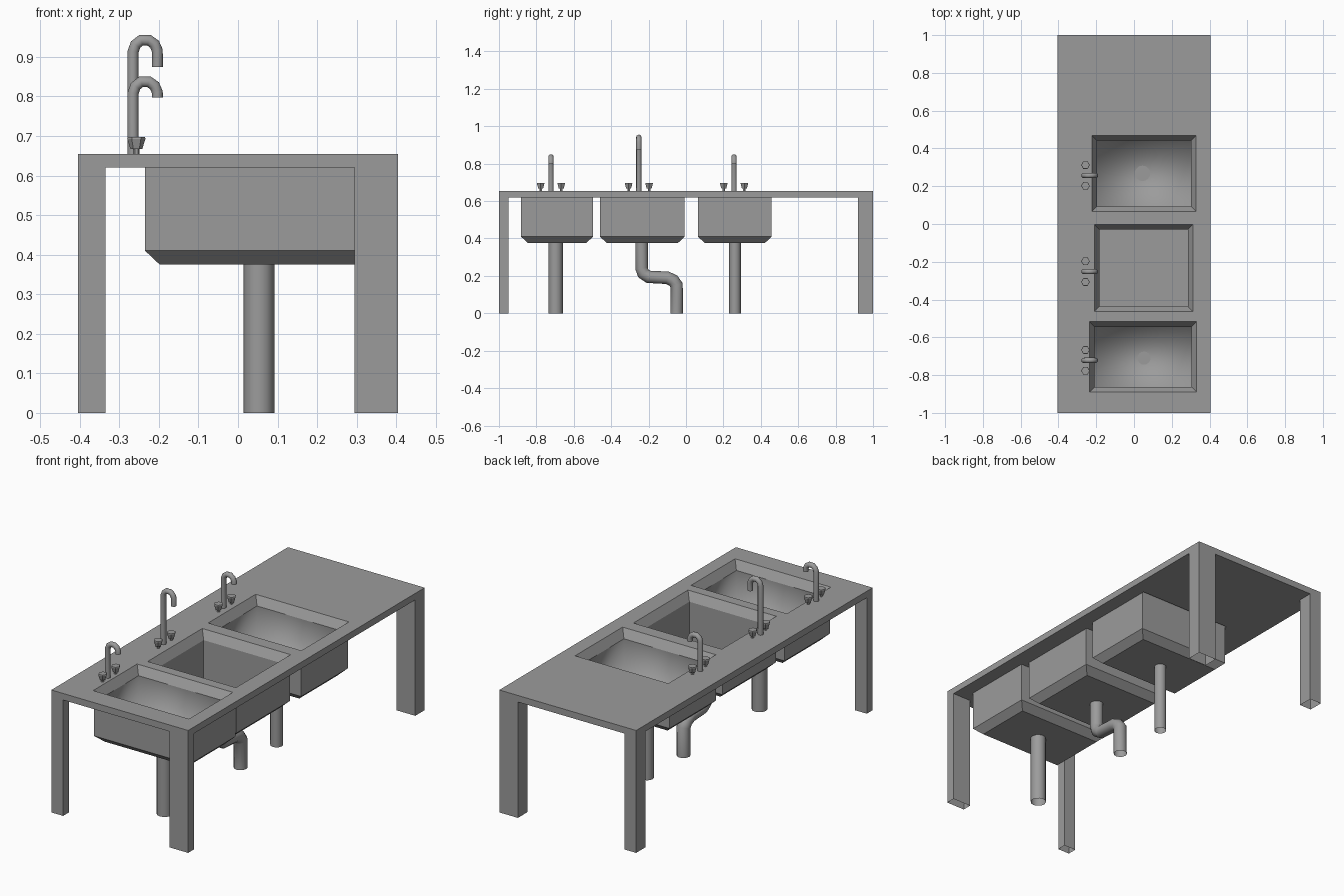
import bpy, bmesh, math

cube = bpy.data.objects.get("Cube")
if cube:
    bpy.data.objects.remove(cube, do_unlink=True)

grey = bpy.data.materials.new("plain grey")
grey.use_nodes = True
grey.diffuse_color = (0.33, 0.33, 0.33, 1)
grey.node_tree.nodes["Principled BSDF"].inputs["Base Color"].default_value = grey.diffuse_color

TOP, UNDER, FLOOR = 0.655, 0.62, 0.40
HALF_X = 0.405


def add_object(name, bm):
    bmesh.ops.recalc_face_normals(bm, faces=bm.faces)
    mesh = bpy.data.meshes.new(name)
    bm.to_mesh(mesh)
    bm.free()
    mesh.materials.append(grey)
    obj = bpy.data.objects.new(name, mesh)
    bpy.context.collection.objects.link(obj)
    return obj


def activate(obj):
    bpy.ops.object.select_all(action='DESELECT')
    obj.select_set(True)
    bpy.context.view_layer.objects.active = obj


def loft(name, rings, cap_start=True, cap_end=True, smooth_from=None):
    """Skin a list of point rings; bands from index smooth_from on are smooth."""
    bm = bmesh.new()
    loops = [[bm.verts.new(p) for p in ring] for ring in rings]
    n = len(loops[0])
    for k, (a, b) in enumerate(zip(loops, loops[1:])):
        for i in range(n):
            j = (i + 1) % n
            face = bm.faces.new((a[i], a[j], b[j], b[i]))
            face.smooth = smooth_from is not None and k >= smooth_from
    if cap_start:
        bm.faces.new(loops[0][::-1])
    if cap_end:
        bm.faces.new(loops[-1]).smooth = smooth_from is not None
    return add_object(name, bm)


def rect(x0, x1, y0, y1, z, inset=0.0):
    x0, x1, y0, y1 = x0 + inset, x1 - inset, y0 + inset, y1 - inset
    return [(x0, y0, z), (x1, y0, z), (x1, y1, z), (x0, y1, z)]


def circle(x, y, z, r, sides):
    return [(x + r * math.cos(math.tau * i / sides),
             y + r * math.sin(math.tau * i / sides), z) for i in range(sides)]


def tube(name, points, radius, caps):
    curve = bpy.data.curves.new(name, 'CURVE')
    curve.dimensions = '3D'
    curve.bevel_depth = radius
    curve.bevel_resolution = 4
    curve.use_fill_caps = caps
    spline = curve.splines.new('POLY')
    spline.points.add(len(points) - 1)
    for p, co in zip(spline.points, points):
        p.co = (*co, 1)
    curve.materials.append(grey)
    obj = bpy.data.objects.new(name, curve)
    bpy.context.collection.objects.link(obj)
    activate(obj)
    bpy.ops.object.convert(target='MESH')
    bpy.ops.object.shade_smooth_by_angle(angle=math.radians(50))


# name, opening (x0, x1, y0, y1), outer y range, smooth interior
sinks = [
    ("front", (-0.235, 0.332, -0.889, -0.517), (-0.882, -0.497), True),
    ("middle", (-0.21, 0.313, -0.464, -0.002), (-0.46, -0.007), False),
    ("back", (-0.223, 0.329, 0.066, 0.468), (0.064, 0.458), True),
]

# Table top with three openings
table = loft("table_top", [rect(-HALF_X, HALF_X, -1, 1, z) for z in (UNDER, TOP)])
for name, hole, _, _ in sinks:
    cutter = loft("cutter", [rect(*hole, z) for z in (UNDER - 0.1, TOP + 0.1)])
    cutter.hide_render = True
    mod = table.modifiers.new("opening", 'BOOLEAN')
    mod.operation = 'DIFFERENCE'
    mod.solver = 'EXACT'
    mod.object = cutter
    activate(table)
    bpy.ops.object.modifier_apply(modifier=mod.name)
    bpy.data.objects.remove(cutter, do_unlink=True)

# Basins: chamfered outside, sloped rim, straight inner walls
for name, hole, (y0, y1), smooth in sinks:
    outer = (hole[0], hole[1], y0, y1)
    loft(name + "_basin", [
        rect(*outer, 0.375, 0.037), rect(*outer, 0.41), rect(*outer, UNDER),
        rect(*hole, TOP), rect(*hole, 0.61, 0.027), rect(*hole, FLOOR, 0.027),
    ], smooth_from=4 if smooth else None)

# Legs, open underneath
for side, xs in (("right", (-HALF_X, -0.335)), ("left", (0.295, HALF_X))):
    for end, ys in (("front", (-1, -0.95)), ("back", (0.92, 1))):
        loft(f"{end}_{side}_leg", [rect(*xs, *ys, z) for z in (0, UNDER)],
             cap_start=False, cap_end=False)

# Waste pipes and drains
tube("front_pipe", [(0.053, -0.697, 0), (0.053, -0.697, 0.38)], 0.039, False)
tube("back_pipe", [(0.045, 0.262, 0), (0.045, 0.262, 0.38)], 0.031, False)
bend = [(-0.237, 0.38), (-0.237, 0.24), (-0.228, 0.213), (-0.2, 0.195),
        (-0.1, 0.19), (-0.068, 0.175), (-0.05, 0.15), (-0.05, 0)]
tube("middle_pipe", [(0.05, y, z) for y, z in bend], 0.034, False)
for name, x, y, r in (("front", 0.053, -0.71, 0.035), ("middle", 0.05, -0.233, 0.033),
                      ("back", 0.045, 0.268, 0.041)):
    loft(name + "_drain", [circle(x, y, z, r, 16) for z in (FLOOR - 0.005, FLOOR + 0.002)])

# Taps: hooked spout with a tapered handle on each side
for name, y, crown in (("front", -0.722, 0.837), ("middle", -0.252, 0.942), ("back", 0.257, 0.837)):
    drop = 0.068 if name == "middle" else 0.04
    path = [(-0.265, TOP - 0.01), (-0.265, crown - 0.028), (-0.259, crown - 0.011),
            (-0.245, crown), (-0.225, crown), (-0.211, crown - 0.01),
            (-0.204, crown - 0.026), (-0.204, crown - drop)]
    tube(name + "_spout", [(x, y, z) for x, z in path], 0.014, True)
    for side, dy in (("front", -0.055), ("back", 0.055)):
        profile = [(0.008, TOP - 0.005), (0.008, 0.667), (0.015, 0.667),
                   (0.023, 0.693), (0.022, 0.698)]
        loft(f"{name}_tap_{side}_handle",
             [circle(-0.257, y + dy, z, r, 6) for r, z in profile])
